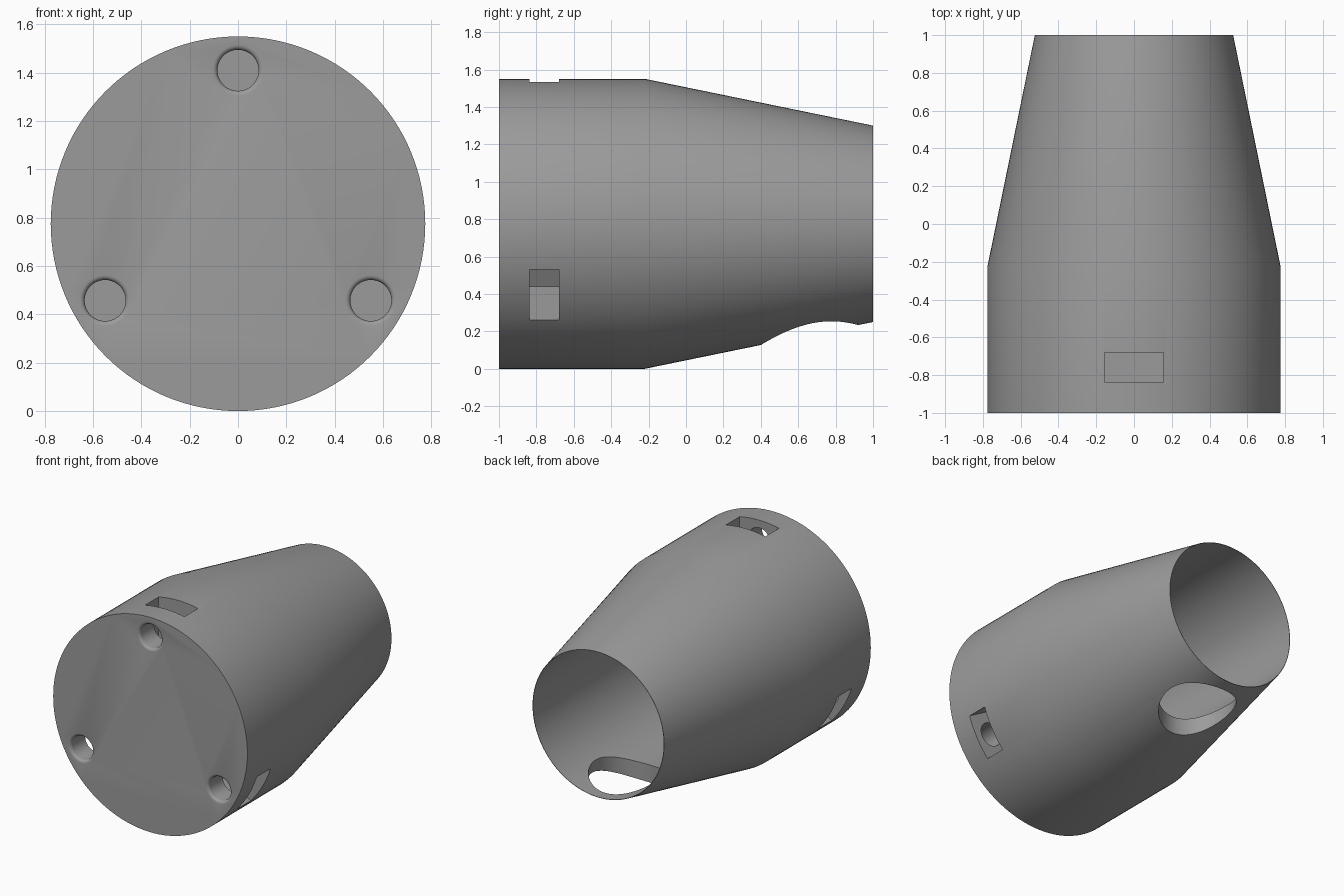
import bpy, math
from mathutils import Matrix, Vector

if "Cube" in bpy.data.objects:
    bpy.data.objects.remove(bpy.data.objects["Cube"])

R, R_END, CZ = 0.775, 0.525, 0.775      # body radius, tail radius, axis height
TO_Y = Matrix.Translation((0, 0, CZ)) @ Matrix.Rotation(-math.pi / 2, 4, 'X')


def lathe(name, profile, matrix, n=96):
    """Closed solid of revolution about local z from (radius, height) pairs."""
    verts, faces = [], []
    for r, h in profile:
        verts += [(r * math.cos(2 * math.pi * i / n), r * math.sin(2 * math.pi * i / n), h)
                  for i in range(n)]
    for k in range(len(profile) - 1):
        for i in range(n):
            j = (i + 1) % n
            faces.append((k * n + i, k * n + j, (k + 1) * n + j, (k + 1) * n + i))
    faces.append(tuple(reversed(range(n))))
    faces.append(tuple(range((len(profile) - 1) * n, len(profile) * n)))
    me = bpy.data.meshes.new(name)
    me.from_pydata(verts, [], faces)
    me.transform(matrix)
    ob = bpy.data.objects.new(name, me)
    bpy.context.collection.objects.link(ob)
    return ob


def cut(body, cutter):
    """Subtract a cutter, then remove it."""
    m = body.modifiers.new("cut", 'BOOLEAN')
    m.operation, m.solver, m.object = 'DIFFERENCE', 'EXACT', cutter
    bpy.context.view_layer.objects.active = body
    bpy.ops.object.modifier_apply(modifier=m.name)
    bpy.data.objects.remove(cutter)


# Outer shell: cylinder running into a tapered tail
body = lathe("tapered_housing", [(R, -1), (R, -0.22), (R_END, 1)], TO_Y, 128)

# Straight bore open at the tail, leaving a sharp rim
cut(body, lathe("bore_cutter", [(R_END - 0.003, -0.52), (R_END - 0.003, 1.1)], TO_Y, 128))

# Round opening through the underside of the tail
cut(body, lathe("underside_cutter", [(0.26, -0.2), (0.26, 0.6)],
                Matrix.Translation((0, 0.66, 0)), 64))

# Three rounded screw holes in the front, each ending in a nut pocket
fillet = [(0.085 + 0.02 * (1 - math.sin(a)), -1 + 0.02 * (1 - math.cos(a)))
          for a in (math.radians(d) for d in (0, 22.5, 45, 67.5, 90))]
for k in range(3):
    turn = (Matrix.Translation((0, 0, CZ)) @ Matrix.Rotation(k * 2 * math.pi / 3, 4, 'Y'))
    hole = turn @ Matrix.Translation((0, 0, 0.635)) @ Matrix.Rotation(-math.pi / 2, 4, 'X')
    cut(body, lathe("screw_hole_cutter",
                    [(0.105, -1.05)] + fillet + [(0.085, -0.75)], hole, 48))
    bpy.ops.mesh.primitive_cube_add(size=1)
    pocket = bpy.context.object
    pocket.data.transform(turn @ Matrix.Translation((0, -0.758, 0.65))
                          @ Matrix.Diagonal(Vector((0.314, 0.156, 0.5, 1))))
    cut(body, pocket)

# One grey finish, smooth with sharp edges kept
grey = bpy.data.materials.new("plain_grey")
grey.diffuse_color = (0.33, 0.33, 0.33, 1)
grey.use_nodes = True
grey.node_tree.nodes["Principled BSDF"].inputs["Base Color"].default_value = grey.diffuse_color
body.data.materials.clear()
body.data.materials.append(grey)
for p in body.data.polygons:
    p.material_index = 0
bpy.ops.object.select_all(action='DESELECT')
body.select_set(True)
bpy.context.view_layer.objects.active = body
bpy.ops.object.shade_smooth_by_angle(angle=math.radians(30))
